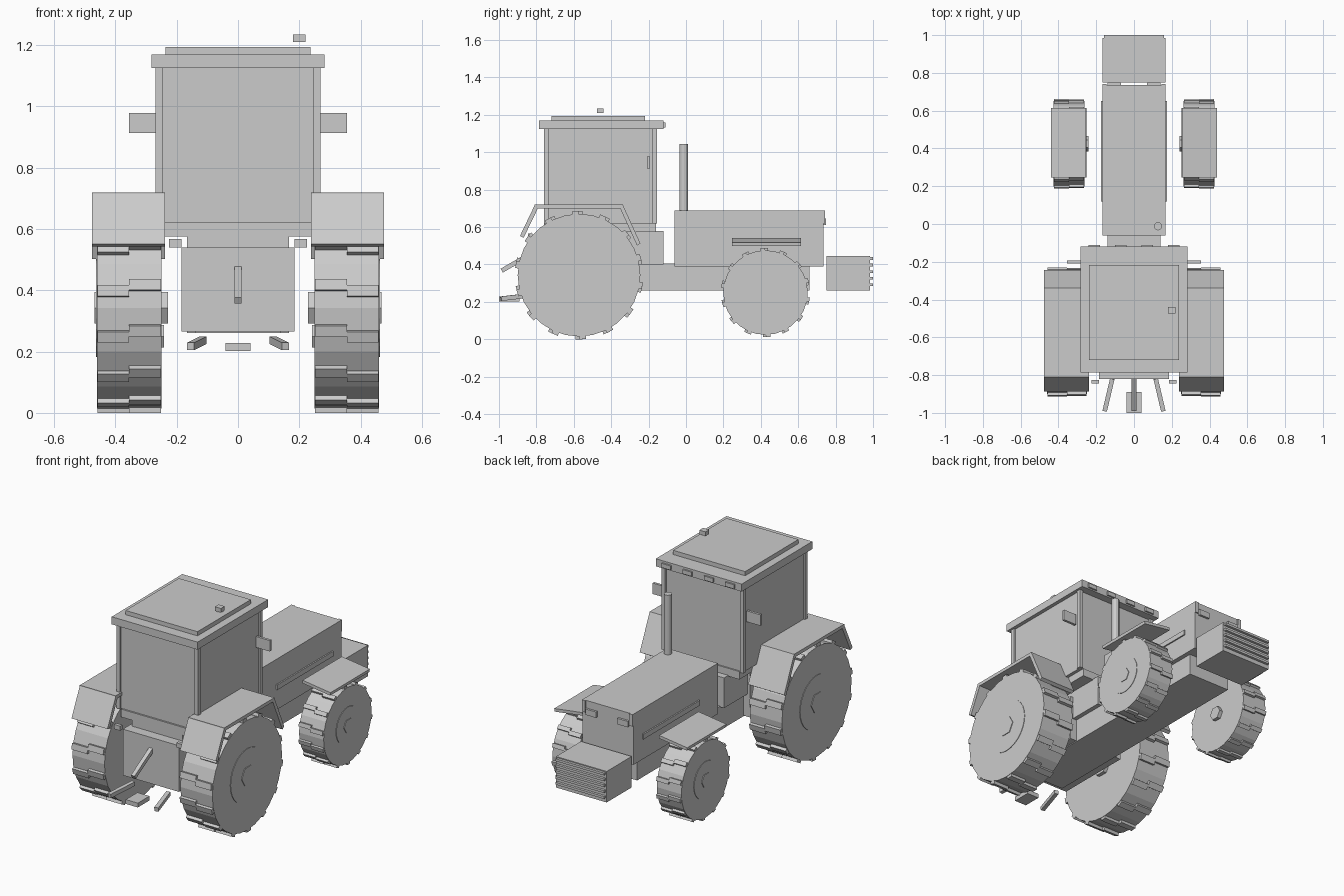
import bpy, math
from mathutils import Vector, Matrix

if "Cube" in bpy.data.objects:
    bpy.data.objects.remove(bpy.data.objects["Cube"])


def mesh(name, verts, faces):
    me = bpy.data.meshes.new(name)
    me.from_pydata(verts, [], faces)
    ob = bpy.data.objects.new(name, me)
    bpy.context.collection.objects.link(ob)
    return ob


BOX_FACES = [(0, 1, 3, 2), (4, 6, 7, 5), (0, 4, 5, 1),
             (2, 3, 7, 6), (0, 2, 6, 4), (1, 5, 7, 3)]


def box(name, x, y, z):
    return mesh(name, [(a, b, c) for a in sorted(x) for b in sorted(y) for c in sorted(z)], BOX_FACES)


def pair(name, x, y, z):
    for s, side in ((1, "right"), (-1, "left")):
        box(f"{name}_{side}", (s * x[0], s * x[1]), y, z)


def prism_x(name, profile, x0, x1):
    # closed (y, z) profile extruded along x
    n = len(profile)
    x0, x1 = sorted((x0, x1))
    verts = [(x, y, z) for x in (x0, x1) for y, z in profile]
    faces = [tuple(reversed(range(n))), tuple(range(n, 2 * n))]
    faces += [(i, (i + 1) % n, n + (i + 1) % n, n + i) for i in range(n)]
    return mesh(name, verts, faces)


def ring(cy, cz, r, n, start=0.0):
    return [(cy + r * math.cos(start + 2 * math.pi * i / n),
             cz + r * math.sin(start + 2 * math.pi * i / n)) for i in range(n)]


def bar(name, a, b, w, h):
    # rectangular rod from a to b
    a, b = Vector(a), Vector(b)
    d = b - a
    ob = box(name, (-w / 2, w / 2), (-h / 2, h / 2), (0, d.length))
    ob.matrix_world = Matrix.Translation(a) @ d.to_track_quat('Z', 'Y').to_matrix().to_4x4()
    return ob


def wheel(name, s, y, z, r, tip, x0, x1, hub_r, rim_r):
    n = 14
    prism_x(name + "_tyre", ring(y, z, r, 2 * n), s * x0, s * x1)
    prism_x(name + "_rim", ring(y, z, rim_r, 28), s * (x0 + .02), s * (x1 + .003))
    prism_x(name + "_hub", ring(y, z, hub_r, 6), s * (x0 - .022), s * (x1 + .007))
    # two staggered rows of tread lugs
    mid = (x0 + x1) / 2
    verts, faces = [], []
    for xa, xb, shift in ((x0 + .002, mid, 0), (mid, x1 - .002, .06)):
        xa, xb = sorted((s * xa, s * xb))
        for i in range(n):
            t = 2 * math.pi * (i + .5) / n + shift
            c, k = math.cos(t), math.sin(t)
            base = len(verts)
            w = r * .055
            for px in (xa, xb):
                for u in (-w, w):
                    for q in (r - .025, tip):
                        verts.append((px, y + q * c - u * k, z + q * k + u * c))
            faces += [tuple(base + v for v in f) for f in BOX_FACES]
    mesh(name + "_lugs", verts, faces)


# chassis, rear housing and hood
box("chassis", (-.14, .14), (-.80, .66), (.26, .405))
box("rear_housing", (-.185, .185), (-.82, -.34), (.265, .54))
box("cab_support", (-.167, .167), (-.76, -.12), (.40, .58))
box("hood", (-.167, .167), (-.062, .735), (.388, .69))
pair("hood_vent", (.16, .175), (.12, .65), (.51, .54))
pair("headlight", (.07, .14), (.73, .748), (.61, .645))
pair("grille_corner", (.145, .167), (.715, .742), (.62, .69))
prism = [(.127 + .022 * math.cos(math.tau * i / 12), -.012 + .022 * math.sin(math.tau * i / 12)) for i in range(12)]
mesh("exhaust", [(x, y, z) for z in (.68, 1.045) for x, y in prism],
     [tuple(reversed(range(12))), tuple(range(12, 24))] +
     [(i, (i + 1) % 12, 12 + (i + 1) % 12, 12 + i) for i in range(12)])

# front weight block with ribs
box("front_weight", (-.167, .167), (.75, .985), (.26, .445))
for i in range(5):
    z = .285 + .035 * i
    box(f"weight_rib_{i}", (-.16, .16), (.98, 1.0), (z, z + .014))

# cab
box("cab_floor", (-.24, .24), (-.76, -.16), (.575, .622))
box("cab_glass", (-.26, .26), (-.75, -.168), (.62, 1.13))
for y in ((-.76, -.735), (-.18, -.155)):
    pair("cab_pillar", (.247, .27), y, (.62, 1.13))
box("roof", (-.283, .283), (-.785, -.12), (1.125, 1.17))
box("roof_panel", (-.237, .237), (-.72, -.218), (1.165, 1.195))
box("beacon", (.18, .22), (-.475, -.44), (1.21, 1.235))
for i, x in enumerate((-.21, -.07, .07, .21)):
    box(f"roof_light_{i}", (x - .03, x + .03), (-.125, -.11), (1.133, 1.158))
pair("mirror", (.265, .355), (-.208, -.193), (.913, .978))

# rear fenders, front fenders and wheels
fender = [(-.888, .552), (-.81, .715), (-.81, .72), (-.338, .72), (-.244, .513),
          (-.262, .502), (-.352, .70), (-.792, .70), (-.868, .543)]
for s, side in ((1, "right"), (-1, "left")):
    prism_x("rear_fender_" + side, fender[::-1], s * .239, s * .476)
    wheel("rear_wheel_" + side, s, -.572, .343, .328, .343, .25, .461, .06, .16)
    wheel("front_wheel_" + side, s, .425, .25, .226, .238, .263, .425, .042, .11)
    bar("front_fender_" + side, (s * .253, .43, .533), (s * .437, .43, .508), .37, .018)
    o = bpy.data.objects["front_fender_" + side]
    # reorient so the wide side runs along the tractor
    d = Vector((s * .184, 0, -.025)).normalized()
    y = Vector((0, 1, 0))
    o.matrix_world = Matrix.Translation((s * .253, .43, .533)) @ Matrix((y, d.cross(y), d)).transposed().to_4x4()

# hitch and rear lights
pair("rear_light", (.185, .225), (-.845, -.825), (.54, .567))
bar("top_link", (0, -.80, .475), (0, -.985, .367), .024, .024)
for s, side in ((1, "right"), (-1, "left")):
    bar("lower_link_" + side, (s * .115, -.82, .237), (s * .155, -.99, .217), .024, .024)
box("drawbar", (-.04, .04), (-1.0, -.89), (.202, .228))
